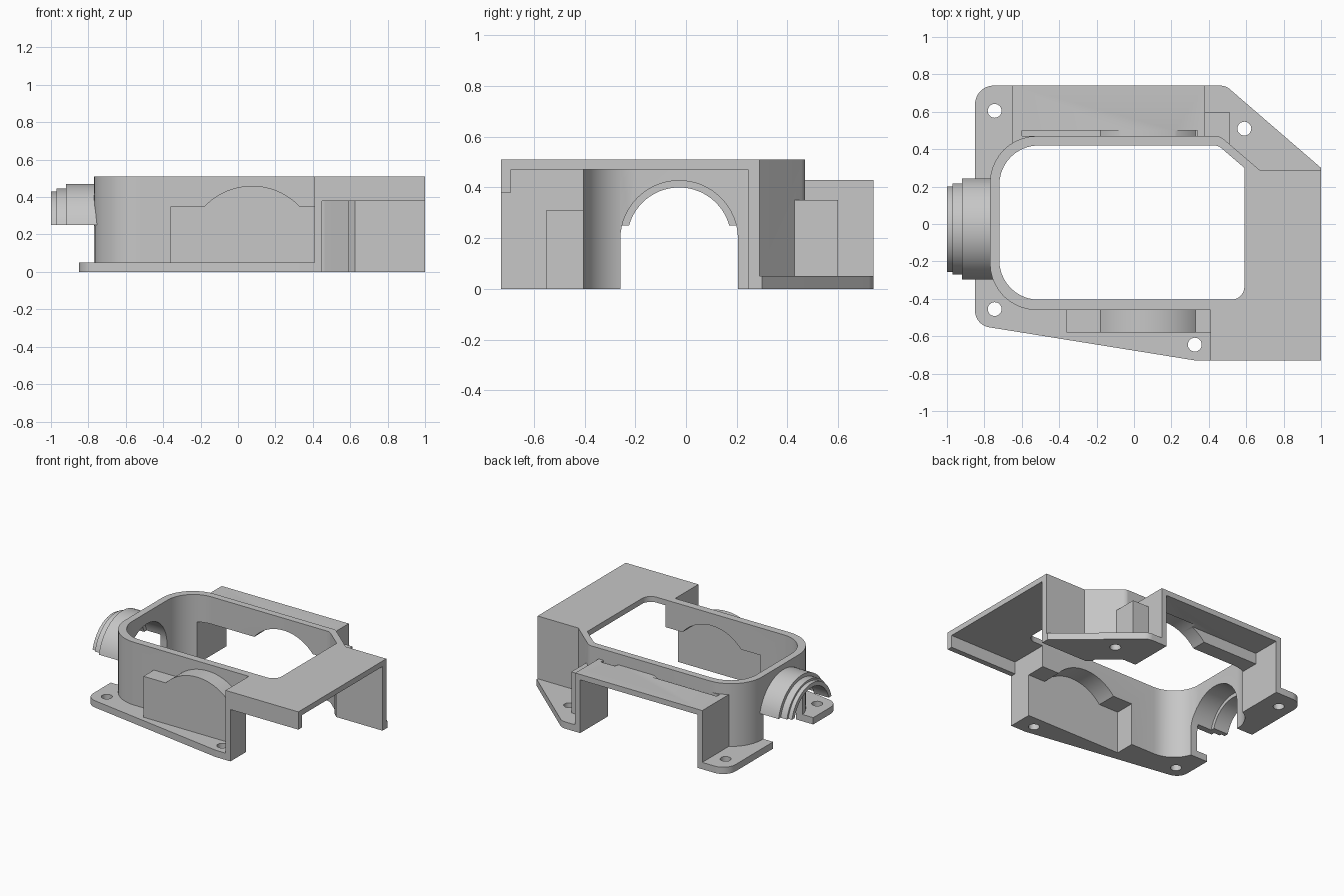
import bpy, bmesh, math
from mathutils import Vector

cube = bpy.data.objects.get("Cube")
if cube:
    bpy.data.objects.remove(cube, do_unlink=True)

grey = bpy.data.materials.new("plain grey")
grey.use_nodes = True
colour = (0.57, 0.57, 0.57, 1)
grey.diffuse_color = colour
grey.node_tree.nodes["Principled BSDF"].inputs["Base Color"].default_value = colour


def fillet(corners, steps=10):
    """Round the corners (x, y, radius) of a polygon."""
    out = []
    n = len(corners)
    for i, (x, y, r) in enumerate(corners):
        p = Vector((x, y))
        if r == 0:
            out.append(p)
            continue
        a = (Vector(corners[i - 1][:2]) - p).normalized()
        b = (Vector(corners[(i + 1) % n][:2]) - p).normalized()
        half = a.angle(b) / 2
        centre = p + (a + b).normalized() * (r / math.sin(half))
        start = (p + a * (r / math.tan(half)) - centre).normalized()
        end = (p + b * (r / math.tan(half)) - centre).normalized()
        sweep = start.angle(end)
        for k in range(steps + 1):
            t = k / steps
            mix = start * math.sin((1 - t) * sweep) + end * math.sin(t * sweep)
            out.append(centre + mix * (r / math.sin(sweep)))
    return out


def prism(name, points, lo, hi, axis="z"):
    """Extrude a 2D outline along an axis; outline is xy, xz or yz."""
    place = {"z": lambda p, d: (p[0], p[1], d),
             "y": lambda p, d: (p[0], d, p[1]),
             "x": lambda p, d: (d, p[0], p[1])}[axis]
    bm = bmesh.new()
    base = bm.faces.new([bm.verts.new(place(p, lo)) for p in points])
    top = bmesh.ops.extrude_face_region(bm, geom=[base])
    moved = [v for v in top["geom"] if isinstance(v, bmesh.types.BMVert)]
    bmesh.ops.translate(bm, verts=moved, vec=place((0, 0), hi - lo))
    bmesh.ops.recalc_face_normals(bm, faces=bm.faces)
    mesh = bpy.data.meshes.new(name)
    bm.to_mesh(mesh)
    bm.free()
    mesh.materials.append(grey)
    obj = bpy.data.objects.new(name, mesh)
    bpy.context.scene.collection.objects.link(obj)
    return obj


def box(name, x0, x1, y0, y1, z0, z1):
    return prism(name, [(x0, y0), (x1, y0), (x1, y1), (x0, y1)], z0, z1)


def arc(cx, cz, r, z_start, steps=32):
    """Arch from right to left, beginning and ending at height z_start."""
    a = math.asin((z_start - cz) / r)
    return [(cx + r * math.cos(a + (math.pi - 2 * a) * k / steps),
             cz + r * math.sin(a + (math.pi - 2 * a) * k / steps))
            for k in range(steps + 1)]


def arched(x0, x1, bottom, side, r):
    """Panel outline with an arched hump on its top edge."""
    return [(x0, bottom), (x1, bottom), (x1, side)] + arc(0.075, 0.11, r, side) + [(x0, side)]


BELOW, ABOVE, TOP = -0.1, 0.6, 0.51
PORT_Y, PORT_Z = -0.027, 0.195

# Outer volumes: wall ring, end block, front pocket, rear bay, corner boss
housing = prism("housing", fillet([(-0.77, -0.46, 0.25), (0.45, -0.46, 0),
                (0.45, 0.47, 0), (-0.77, 0.47, 0.25)]), 0, TOP)
solids = [
    prism("end_block", fillet([(0.41, -0.73, 0), (1, -0.73, 0), (1, 0.29, 0),
          (0.67, 0.29, 0), (0.46, 0.47, 0.06), (0.41, 0.47, 0)]), 0, TOP),
    prism("front_pocket", arched(-0.36, 0.43, 0, 0.35, 0.35), -0.58, -0.43, "y"),
    box("rear_bay", -0.65, 0.38, 0.43, 0.74, 0, 0.43),
    box("corner_boss", 0.37, 0.51, 0.42, 0.6, 0, 0.35),
]

# Mounting flange
solids.append(prism("mounting_flange", fillet([
    (-0.85, -0.54, 0.09), (0.33, -0.73, 0.1), (0.42, -0.73, 0), (0.42, 0.28, 0),
    (1, 0.28, 0), (1, 0.3, 0), (0.49, 0.74, 0.08), (-0.85, 0.74, 0.1)]), 0, 0.05))

# Stepped half round port
for x, r in ((-0.92, 0.275), (-0.97, 0.25), (-1.0, 0.235)):
    solids.append(prism("port_ring", arc(PORT_Y, PORT_Z, r, 0.25), x, -0.74, "x"))

# Inner cavity, end block hollow and its open front
cuts = [
    prism("cavity", fillet([(-0.72, -0.405, 0.21), (0.59, -0.405, 0.07),
          (0.59, 0.3, 0), (0.45, 0.42, 0.06), (-0.72, 0.42, 0.21)]), BELOW, ABOVE),
    prism("block_hollow", [(0.45, -0.69), (1.1, -0.69), (1.1, 0.245), (0.625, 0.245),
          (0.44, 0.415), (0.38, 0.415), (0.38, -0.4), (0.45, -0.4)], BELOW, 0.47),
    box("block_front_gap", 0.45, 1.1, -0.8, -0.68, BELOW, 0.38),
    prism("pocket_hollow", arched(-0.32, 0.46, BELOW, 0.31, 0.31), -0.55, -0.38, "y"),
    prism("bay_doorway", arched(-0.61, 0.34, BELOW, 0.31, 0.31), 0.39, 0.56, "y"),
    box("bay_hollow", -0.61, 0.34, 0.53, 0.8, BELOW, 0.39),
]

# Groove along the rear bay, leaving the arch standing
arch = [p for p in arc(0.075, 0.11, 0.35, 0.35) if p[1] < 0.435]
right = [p for p in arch if p[0] > 0.075]
left = [p for p in arch if p[0] < 0.075]
cuts.append(prism("groove", [(-0.6, 0.35)] + left[::-1] + [(left[0][0], ABOVE), (-0.6, ABOVE)],
                  0.47, 0.5, "y"))
cuts.append(prism("groove", right + [(right[-1][0], ABOVE), (0.34, ABOVE), (0.34, 0.35)],
                  0.47, 0.5, "y"))

# Port bore and the doorway beneath it
for r, bottom, x0, x1 in ((0.205, 0.2, -1.1, -0.7), (0.232, BELOW, -0.88, -0.7)):
    curve = arc(PORT_Y, PORT_Z, r, 0.2)
    if bottom < 0:
        curve = [(curve[0][0], bottom)] + curve + [(curve[-1][0], bottom)]
    cuts.append(prism("port_bore", curve, x0, x1, "x"))

# Screw holes
for x, y in ((-0.745, 0.605), (-0.745, -0.455), (0.325, -0.645), (0.59, 0.51)):
    ring = [(x + 0.037 * math.cos(k * math.tau / 24), y + 0.037 * math.sin(k * math.tau / 24))
            for k in range(24)]
    cuts.append(prism("screw_hole", ring, BELOW, 0.1))

# Fuse the volumes and carve out the hollows
for group, operation in ((solids, "UNION"), (cuts, "DIFFERENCE")):
    for part in group:
        part.hide_render = True
        mod = housing.modifiers.new(part.name, "BOOLEAN")
        mod.operation = operation
        mod.solver = "EXACT"
        mod.object = part
bpy.context.view_layer.update()
graph = bpy.context.evaluated_depsgraph_get()
result = bpy.data.meshes.new_from_object(housing.evaluated_get(graph))
housing.modifiers.clear()
housing.data = result
result.materials.clear()
result.materials.append(grey)
for poly in result.polygons:
    poly.material_index = 0
for part in solids + cuts:
    bpy.data.objects.remove(part, do_unlink=True)

bpy.ops.object.select_all(action="DESELECT")
housing.select_set(True)
bpy.context.view_layer.objects.active = housing
bpy.ops.object.shade_smooth_by_angle(angle=math.radians(30))
